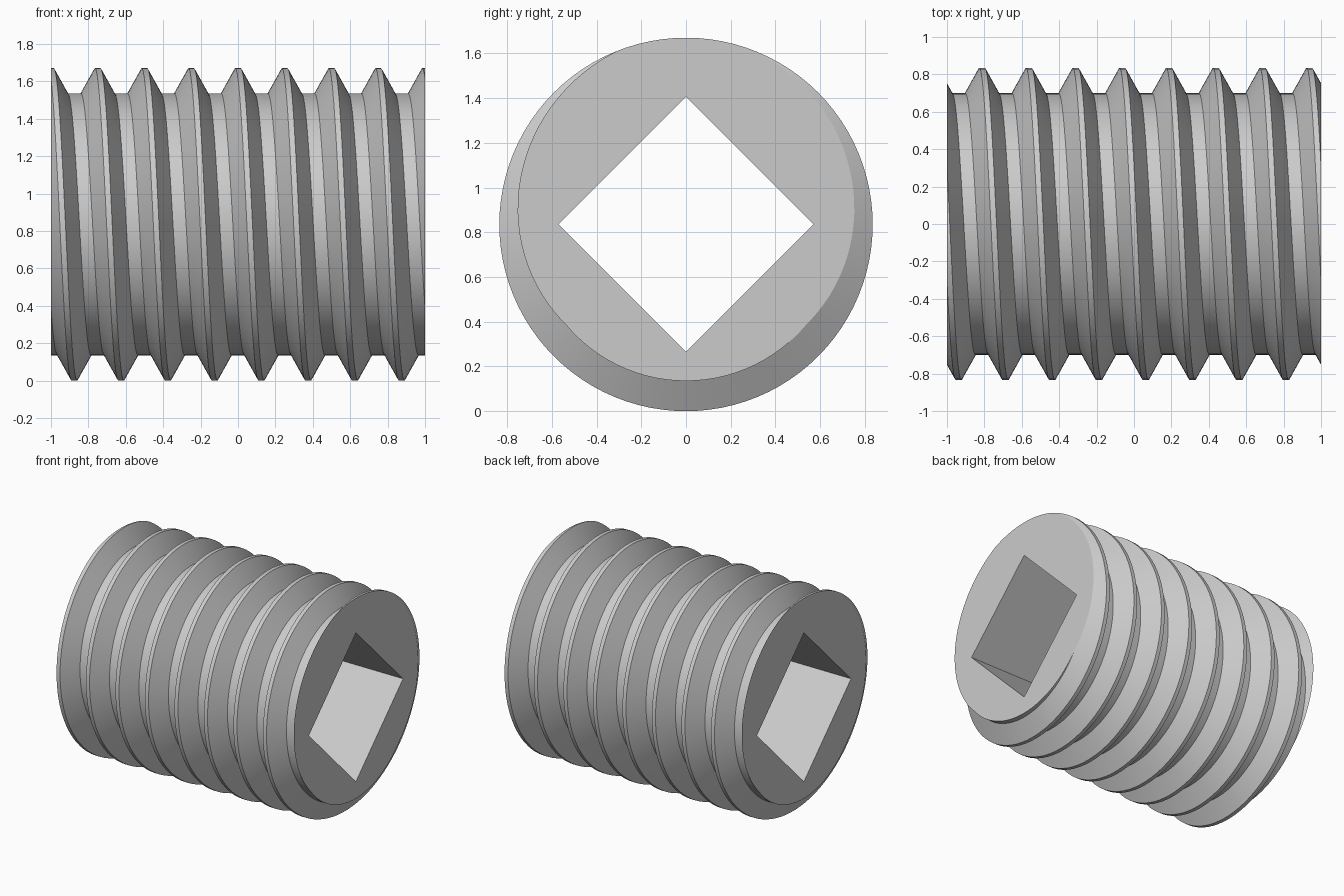
import bpy, bmesh, math
from mathutils import Vector

cube = bpy.data.objects.get("Cube")
if cube:
    bpy.data.objects.remove(cube, do_unlink=True)

PITCH, ROOT, CREST = 0.25, 0.70, 0.835
HALF_LENGTH, HOLE = 1.0, 0.57
STEPS, TURNS = 96, 14

steel = bpy.data.materials.new("grey steel")
steel.use_nodes = True
colour = (0.6, 0.6, 0.6, 1)
steel.diffuse_color = colour
steel.node_tree.nodes["Principled BSDF"].inputs["Base Color"].default_value = colour

bm = bmesh.new()

# Thread: one pitch of the profile swept along a helix, turns sharing edges
profile = [(-0.09, ROOT), (-0.015, CREST), (0.015, CREST), (0.09, ROOT)]
rows = []
for j in range(STEPS * TURNS + 1):
    turn = j / STEPS - TURNS / 2
    a = turn * math.tau
    rows.append([bm.verts.new((turn * PITCH + dx, -r * math.sin(a), CREST + r * math.cos(a)))
                 for dx, r in profile])
for j in range(STEPS * TURNS):
    strip, after = list(rows[j]), list(rows[j + 1])
    if j + 1 + STEPS < len(rows):
        strip.append(rows[j + STEPS][0])
        after.append(rows[j + 1 + STEPS][0])
    for c in range(len(strip) - 1):
        bm.faces.new((strip[c], strip[c + 1], after[c + 1], after[c]))

# Trim both ends square
for side in (-1, 1):
    bmesh.ops.bisect_plane(bm, geom=bm.verts[:] + bm.edges[:] + bm.faces[:],
                           plane_co=(side * HALF_LENGTH, 0, 0), plane_no=(side, 0, 0),
                           clear_outer=True)

# Flat end faces, each with a square opening
rings = []
for side in (-1, 1):
    rim = [e for e in bm.edges if e.is_boundary
           and all(abs(v.co.x - side * HALF_LENGTH) < 1e-4 for v in e.verts)]
    ring = [bm.verts.new((side * HALF_LENGTH, HOLE * math.sin(k * math.pi / 2),
                          CREST + HOLE * math.cos(k * math.pi / 2))) for k in range(4)]
    square = [bm.edges.new((ring[k], ring[(k + 1) % 4])) for k in range(4)]
    bmesh.ops.triangle_fill(bm, use_beauty=True, edges=rim + square, normal=Vector((side, 0, 0)))
    rings.append(ring)

# Walls of the square drive hole
for k in range(4):
    n = (k + 1) % 4
    bm.faces.new((rings[0][k], rings[0][n], rings[1][n], rings[1][k]))

bmesh.ops.recalc_face_normals(bm, faces=bm.faces[:])
mesh = bpy.data.meshes.new("threaded_insert")
bm.to_mesh(mesh)
bm.free()
mesh.materials.append(steel)
insert = bpy.data.objects.new("threaded_insert", mesh)
bpy.context.collection.objects.link(insert)
bpy.ops.object.select_all(action='DESELECT')
insert.select_set(True)
bpy.context.view_layer.objects.active = insert
bpy.ops.object.shade_smooth_by_angle(angle=math.radians(25))
